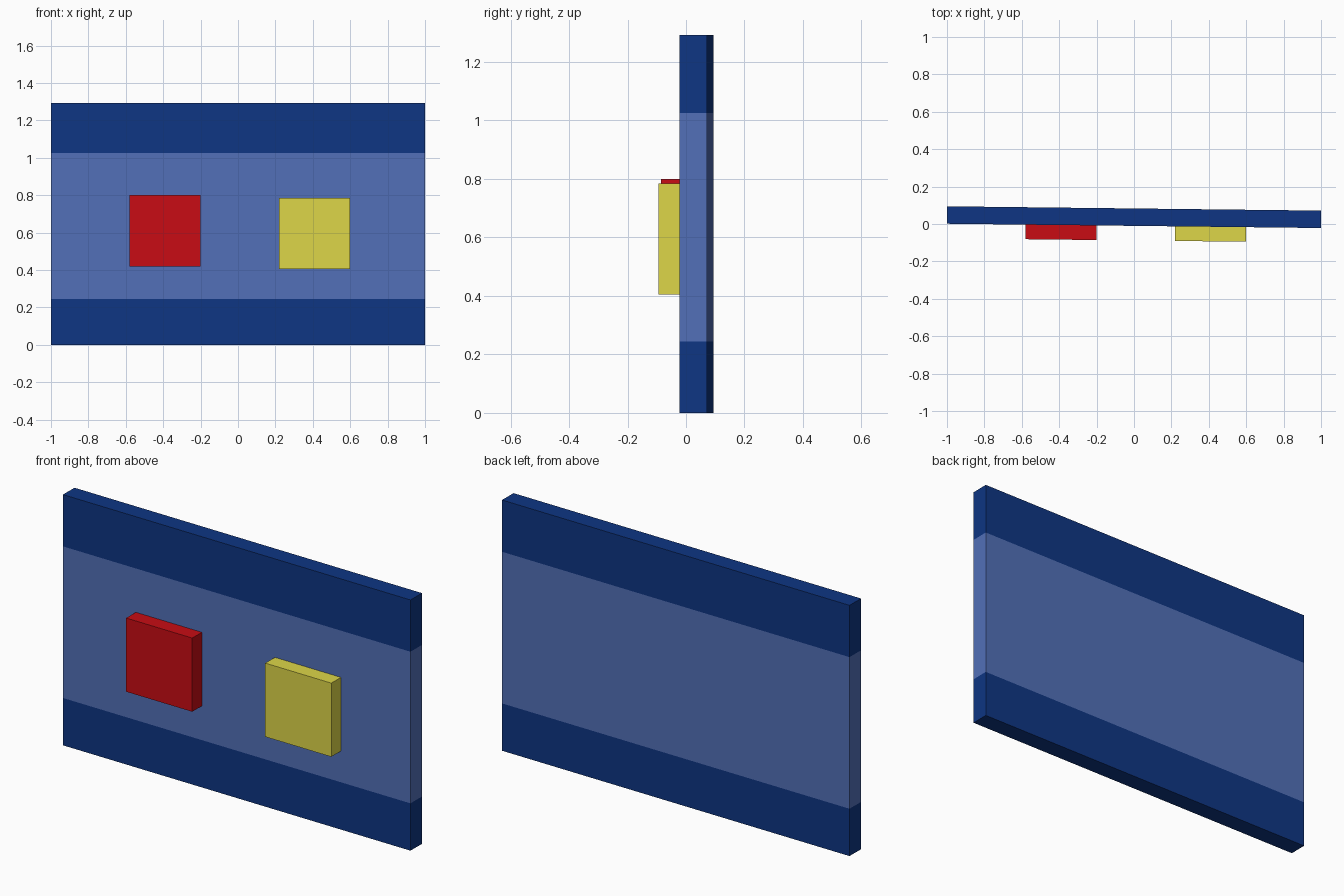
import bpy, bmesh
from mathutils import Matrix

if "Cube" in bpy.data.objects:
    bpy.data.objects.remove(bpy.data.objects["Cube"])

# The whole model is turned very slightly about z
TURN = Matrix.Translation((0, 0.0365, 0)) @ Matrix.Rotation(-0.0115, 4, 'Z')
THICK = 0.093


def material(name, rgb):
    m = bpy.data.materials.new(name)
    m.diffuse_color = (*rgb, 1)
    m.use_nodes = True
    m.node_tree.nodes["Principled BSDF"].inputs["Base Color"].default_value = m.diffuse_color
    return m


def box(name, lo, hi, mats, cuts=()):
    """Box between two corners, split at the given heights."""
    bm = bmesh.new()
    bmesh.ops.create_cube(bm, size=1)
    for v in bm.verts:
        v.co = [lo[i] + (v.co[i] + 0.5) * (hi[i] - lo[i]) for i in range(3)]
    for z in cuts:
        bmesh.ops.bisect_plane(bm, geom=bm.verts[:] + bm.edges[:] + bm.faces[:],
                               plane_co=(0, 0, z), plane_no=(0, 0, 1))
    # Faces between the two cuts take the second material
    if cuts:
        for f in bm.faces:
            f.material_index = int(cuts[0] < f.calc_center_median().z < cuts[1])
    me = bpy.data.meshes.new(name)
    bm.to_mesh(me)
    bm.free()
    for m in mats:
        me.materials.append(m)
    ob = bpy.data.objects.new(name, me)
    ob.matrix_world = TURN
    bpy.context.collection.objects.link(ob)
    return ob


dark_blue = material("dark_blue", (0.0044, 0.036, 0.227))
light_blue = material("light_blue", (0.084, 0.162, 0.479))
red = material("red", (0.578, 0.0037, 0.007))
yellow = material("yellow", (0.723, 0.672, 0.065))

# Panel with a lighter band across the middle, wrapping around the ends
h = THICK / 2
box("panel", (-0.9995, -h, 0), (0.9995, h, 1.293), (dark_blue, light_blue), (0.244, 1.026))

# Square blocks on the front face
for name, x, z, mat in (("red_block", -0.39, 0.61, red), ("yellow_block", 0.41, 0.595, yellow)):
    box(name, (x - 0.19, -h - 0.078, z - 0.19), (x + 0.19, -h + 0.005, z + 0.19), (mat,))
